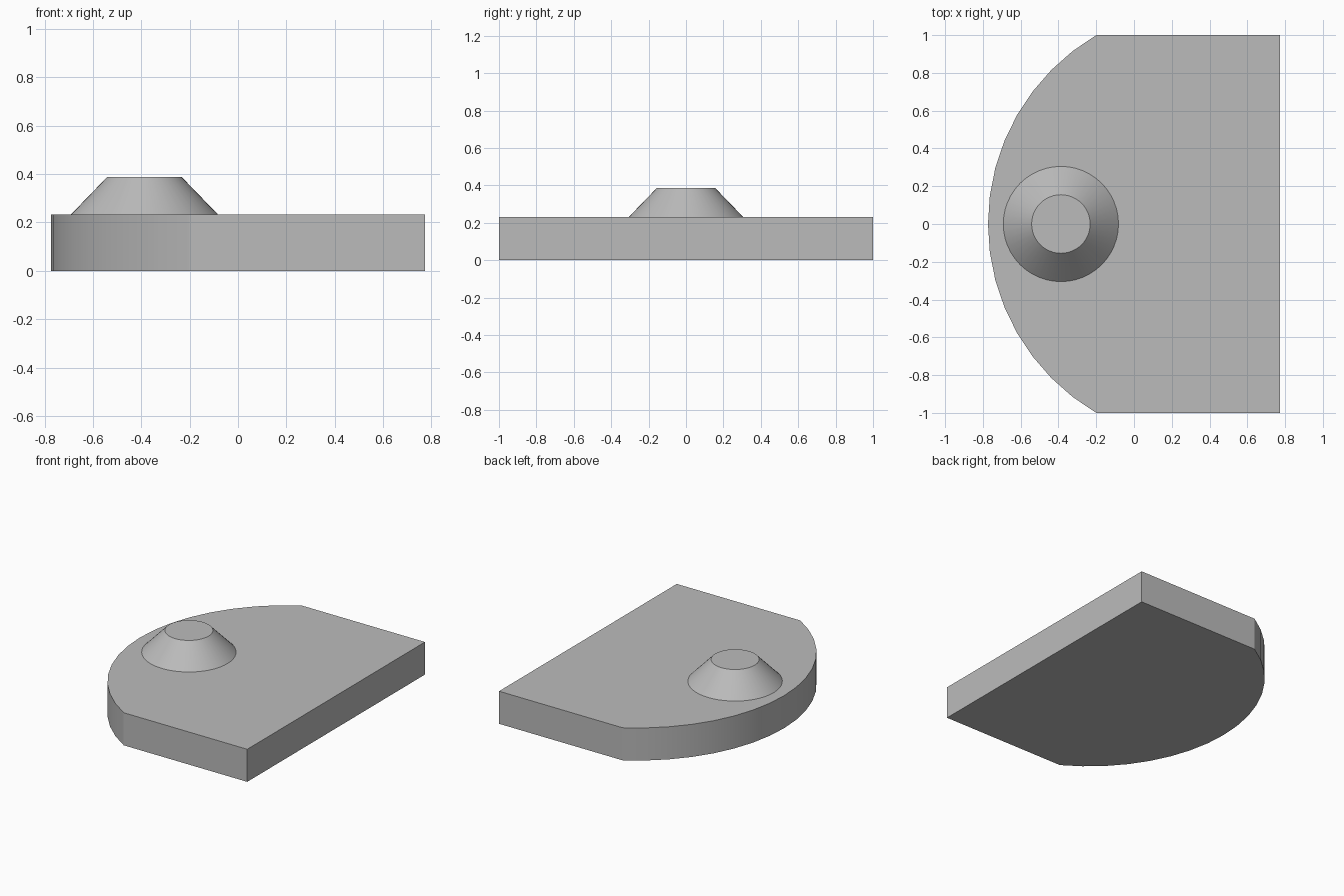
import bpy, bmesh
from math import sin, cos, atan2, sqrt, radians

cube = bpy.data.objects.get("Cube")
if cube:
    bpy.data.objects.remove(cube, do_unlink=True)

# Plain grey material
grey = bpy.data.materials.new("plain_grey")
grey.use_nodes = True
colour = (0.5, 0.5, 0.5, 1)
grey.diffuse_color = colour
grey.node_tree.nodes["Principled BSDF"].inputs["Base Color"].default_value = colour

HALF_X, HALF_Y, PLATE_TOP, KNOB_TOP = 0.773, 1.0, 0.232, 0.387
CORNER_X = -0.2     # where the straight sides meet the arc


def finish(bm, name):
    bmesh.ops.recalc_face_normals(bm, faces=bm.faces)
    mesh = bpy.data.meshes.new(name)
    bm.to_mesh(mesh)
    bm.free()
    mesh.materials.append(grey)
    obj = bpy.data.objects.new(name, mesh)
    bpy.context.collection.objects.link(obj)
    bpy.ops.object.select_all(action='DESELECT')
    obj.select_set(True)
    bpy.context.view_layer.objects.active = obj
    bpy.ops.object.shade_smooth_by_angle(angle=radians(25))
    return obj


# Base plate: straight back edge and sides, rounded end from one arc
sagitta = CORNER_X + HALF_X
radius = (HALF_Y ** 2 + sagitta ** 2) / (2 * sagitta)
centre_x = radius - HALF_X
half_angle = atan2(HALF_Y, centre_x - CORNER_X)
STEPS = 16
outline = [(HALF_X, -HALF_Y), (HALF_X, HALF_Y)]
for i in range(STEPS + 1):
    a = half_angle * (1 - 2 * i / STEPS)
    outline.append((centre_x - radius * cos(a), radius * sin(a)))

bm = bmesh.new()
base = bm.faces.new([bm.verts.new((x, y, 0)) for x, y in outline])
walls = bmesh.ops.extrude_face_region(bm, geom=[base], use_keep_orig=True)
top = [v for v in walls["geom"] if isinstance(v, bmesh.types.BMVert)]
bmesh.ops.translate(bm, verts=top, vec=(0, 0, PLATE_TOP))
finish(bm, "base_plate")

# Tapered knob standing on the rounded end
bm = bmesh.new()
bmesh.ops.create_cone(bm, cap_ends=True, segments=48, radius1=0.305, radius2=0.155,
                      depth=KNOB_TOP - PLATE_TOP)
bmesh.ops.translate(bm, verts=bm.verts, vec=(-0.387, 0, (KNOB_TOP + PLATE_TOP) / 2))
# Drop the hidden underside
bmesh.ops.delete(bm, geom=[f for f in bm.faces if f.normal.z < -0.9], context='FACES_ONLY')
finish(bm, "tapered_knob")
